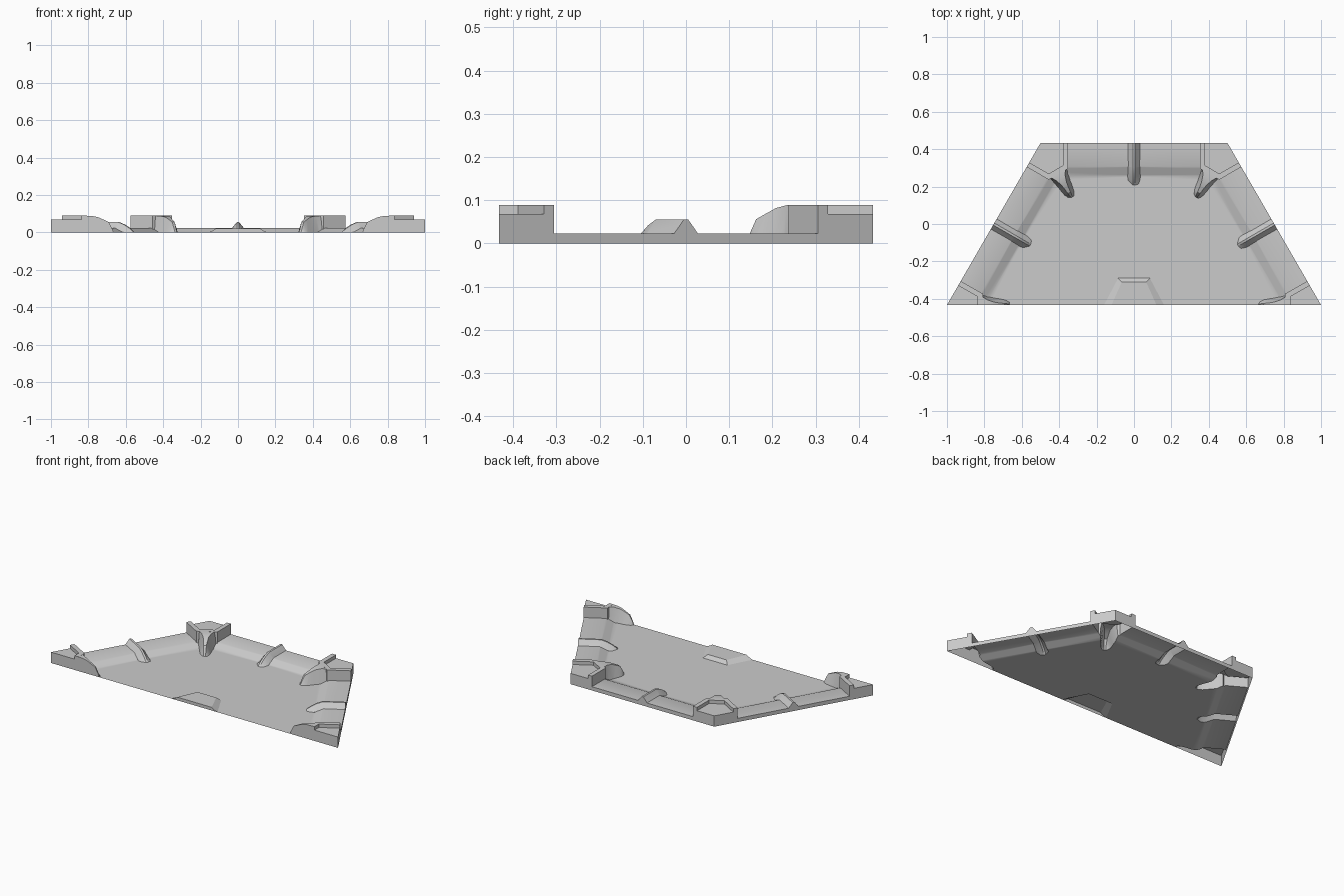
import bpy, bmesh
from math import radians, sqrt
from mathutils import Matrix, Vector

if "Cube" in bpy.data.objects:
    bpy.data.objects.remove(bpy.data.objects["Cube"])

LOW = -0.06          # parts run below ground, trimmed at the end
H = sqrt(3) / 4      # half depth of the half-hexagon tile


def loft(name, rings, mat=Matrix()):
    """Closed solid through a list of equal-length point rings."""
    bm = bmesh.new()
    vs = [[bm.verts.new(mat @ Vector(p)) for p in r] for r in rings]
    n = len(rings[0])
    for a, b in zip(vs, vs[1:]):
        for i in range(n):
            bm.faces.new((a[i], a[(i + 1) % n], b[(i + 1) % n], b[i]))
    bm.faces.new(vs[0])
    bm.faces.new(vs[-1])
    bmesh.ops.recalc_face_normals(bm, faces=bm.faces)
    me = bpy.data.meshes.new(name)
    bm.to_mesh(me)
    bm.free()
    ob = bpy.data.objects.new(name, me)
    bpy.context.collection.objects.link(ob)
    return ob


def prism(name, outline, z0, z1, mat=Matrix()):
    return loft(name, [[(x, y, z) for x, y in outline] for z in (z0, z1)], mat)


def combine(target, part, op):
    """Boolean the part into the target and discard the part."""
    m = target.modifiers.new(op, 'BOOLEAN')
    m.operation, m.object, m.solver = op, part, 'EXACT'
    bpy.context.view_layer.objects.active = target
    bpy.ops.object.modifier_apply(modifier=m.name)
    bpy.data.objects.remove(part)


def frame(x, y, angle):
    return Matrix.Translation((x, y, 0)) @ Matrix.Rotation(radians(angle), 4, 'Z')


# Floor slab
tile = prism("hex_floor_tile", [(-2, -2), (2, -2), (2, 2), (-2, 2)], -0.05, 0)

# Sloped border strips and middle ribs; local +x points inward from each edge
edges = [frame(0, H, -90), frame(0.75, 0, 210), frame(-0.75, 0, -30)]
border = [(-0.3, LOW), (-0.3, 0.0235), (0.125, 0.0235), (0.175, 0), (0.30, LOW)]
rib = [(-0.08, 0.055, 0.021), (0.13, 0.055, 0.019), (0.165, 0.042, 0.003),
       (0.2, 0.022, -0.003), (0.23, -0.004, -0.012)]  # inset, crest, base
for m in edges:
    combine(tile, loft("border", [[(o, y, z) for o, z in border] for y in (-1.4, 1.4)], m), 'UNION')
for m in edges:
    rings = [[(o, -0.034, LOW), (o, -0.034, b), (o, -0.006, c),
              (o, 0.006, c), (o, 0.034, b), (o, 0.034, LOW)] for o, c, b in rib]
    combine(tile, loft("rib", rings, m), 'UNION')

# Corner blocks with claw and recess; local +x runs inward along the bisector
corners = [frame(0.5, H, -120), frame(-0.5, H, -60), frame(1, -H, 180), frame(-1, -H, 0)]
block = [(0.192, -0.06), (0.192, 0.06), (-0.013, 0.178), (-0.1, 0.178), (-0.1, -0.178), (-0.013, -0.178)]
recess = [(0.164, -0.044), (0.164, 0.044), (-0.113, 0.204), (-0.113, -0.204)]
claw = [(0.18, 0.0893, 0.058, 0.050), (0.215, 0.0885, 0.047, 0.028), (0.25, 0.082, 0.040, 0.016),
        (0.28, 0.069, 0.036, 0.011), (0.308, 0.056, 0.031, 0.008), (0.325, 0.025, 0.024, 0.006),
        (0.337, -0.005, 0.018, 0.005)]  # distance, crest, base half width, crest half width
for m in corners:
    combine(tile, prism("block", block, LOW, 0.0895, m), 'UNION')
    rings = [[(d, -w, LOW), (d, -w, -0.01), (d, -t, c), (d, t, c), (d, w, -0.01), (d, w, LOW)]
             for d, c, w, t in claw]
    combine(tile, loft("claw", rings, m), 'UNION')
    combine(tile, prism("recess", recess, 0.068, 0.3, m), 'DIFFERENCE')

# Bevelled half-hexagon plate at the front edge
outer = [(-0.248, -0.6), (-0.085, -0.29), (0.085, -0.29), (0.248, -0.6)]
inner = [(-0.195, -0.6), (-0.065, -0.31), (0.065, -0.31), (0.195, -0.6)]
plate = [[(x, y, z) for x, y in o] for o, z in ((outer, LOW), (outer, 0), (inner, 0.02))]
combine(tile, loft("plate", plate), 'UNION')

# Trim to the half-hexagon outline
combine(tile, prism("outline", [(-1, -H), (1, -H), (0.5, H), (-0.5, H)], -0.04, 1), 'INTERSECT')

# Open the underside at ground level
bm = bmesh.new()
bm.from_mesh(tile.data)
bmesh.ops.bisect_plane(bm, geom=bm.verts[:] + bm.edges[:] + bm.faces[:], dist=1e-6,
                       plane_co=(0, 0, -2e-4), plane_no=(0, 0, 1), clear_inner=True)
for v in bm.verts:
    if v.co.z < 1e-4:
        v.co.z = 0
bmesh.ops.remove_doubles(bm, verts=bm.verts, dist=3e-4)
bmesh.ops.dissolve_degenerate(bm, edges=bm.edges, dist=1e-5)
bm.to_mesh(tile.data)
bm.free()

bpy.ops.object.select_all(action='DESELECT')
tile.select_set(True)
bpy.context.view_layer.objects.active = tile
bpy.ops.object.shade_smooth_by_angle(angle=radians(28))
